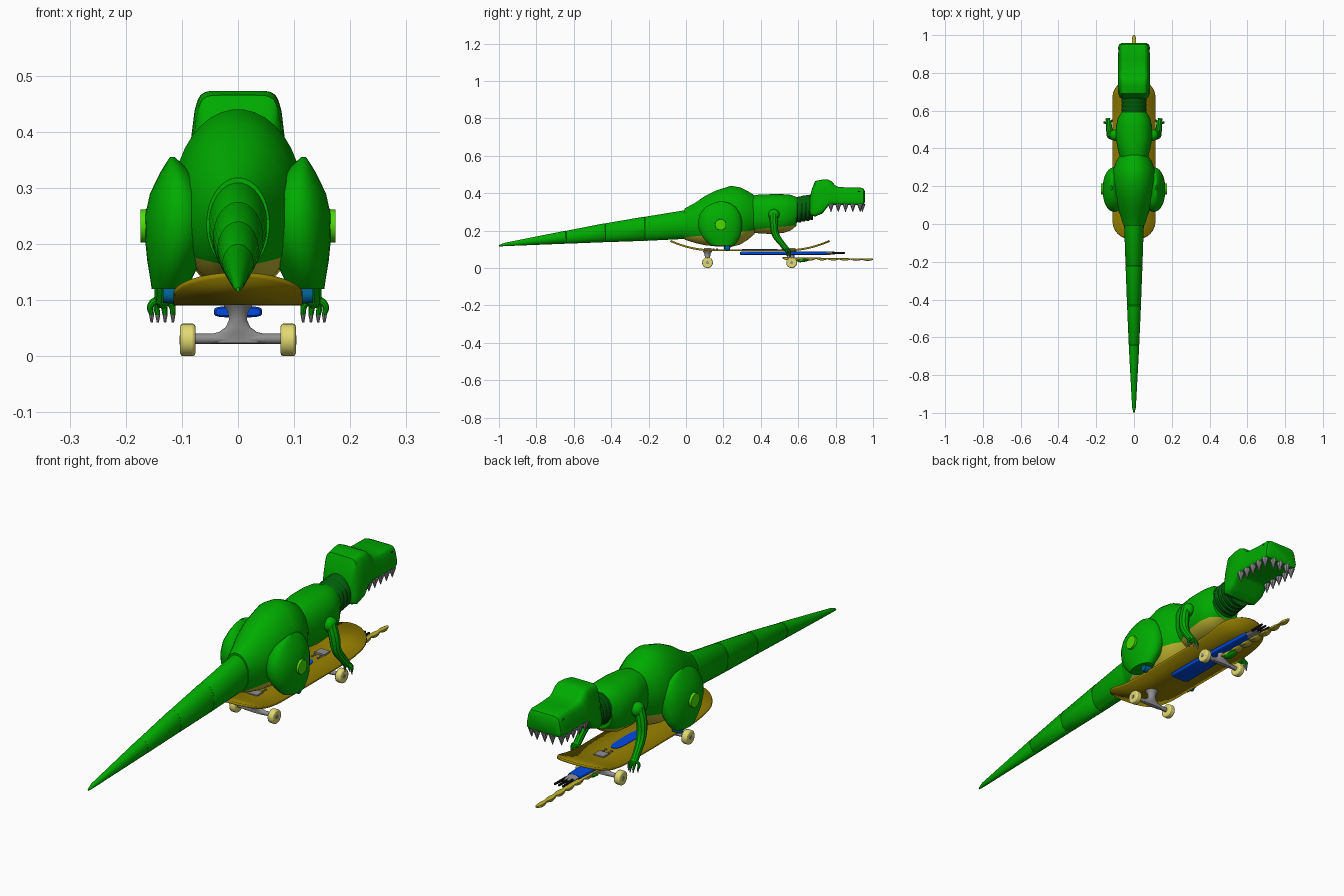
import bpy, bmesh, math
from mathutils import Vector, Matrix

old = bpy.data.objects.get("Cube")
if old:
    bpy.data.objects.remove(old, do_unlink=True)


def material(name, r, g, b):
    m = bpy.data.materials.new(name)
    m.use_nodes = True
    m.diffuse_color = (r, g, b, 1)
    m.node_tree.nodes["Principled BSDF"].inputs["Base Color"].default_value = (r, g, b, 1)
    return m


GREEN = material("skin green", 0, .41, 0)
DARK = material("neck dark green", 0, .12, .003)
LIME = material("button lime", .07, .74, 0)
BELLY = material("belly tan", .53, .46, .03)
DECK = material("deck ochre", .31, .22, 0)
CREAM = material("wheel cream", .76, .7, .17)
BLUE = material("bright blue", 0, .07, .8)
JOINT = material("joint blue", 0, .12, .29)
GREY = material("metal grey", .28, .28, .28)
BLACK = material("black", .01, .01, .01)
made = []


def finish(name, bm, mat):
    bmesh.ops.recalc_face_normals(bm, faces=bm.faces)
    me = bpy.data.meshes.new(name)
    bm.to_mesh(me)
    bm.free()
    me.materials.append(mat)
    ob = bpy.data.objects.new(name, me)
    bpy.context.collection.objects.link(ob)
    made.append(ob)
    return ob


def loft(name, stations, mat, axis="y", n=28, power=2.0, taper=0.0):
    """Stations are (t, a centre, a radius, b centre, b radius)."""
    bm = bmesh.new()
    rings = []
    for t, ac, ar, bc, br in stations:
        ring = []
        for i in range(n):
            u = 2 * math.pi * (i + .5) / n
            c, s = math.cos(u), math.sin(u)
            a = math.copysign(abs(c) ** (2 / power), c)
            b = math.copysign(abs(s) ** (2 / power), s)
            a *= 1 - taper * max(0, b)
            p = (ac + a * ar, t, bc + b * br) if axis == "y" else (ac + a * ar, bc + b * br, t)
            ring.append(bm.verts.new(p))
        rings.append(ring)
    for r0, r1 in zip(rings, rings[1:]):
        for i in range(n):
            j = (i + 1) % n
            bm.faces.new((r0[i], r0[j], r1[j], r1[i]))
    bm.faces.new(rings[0])
    bm.faces.new(rings[-1])
    return finish(name, bm, mat)


def body(stations):
    """Turn (y, bottom, top, half width) into loft stations."""
    return [(y, 0, w, (lo + hi) / 2, (hi - lo) / 2) for y, lo, hi, w in stations]


def rod(name, p, q, r0, r1, mat, n=20):
    p, q = Vector(p), Vector(q)
    bm = bmesh.new()
    rot = (q - p).to_track_quat("Z", "Y").to_matrix().to_4x4()
    bmesh.ops.create_cone(bm, cap_ends=True, segments=n, radius1=r0, radius2=r1,
                          depth=(q - p).length, matrix=Matrix.Translation((p + q) / 2) @ rot)
    return finish(name, bm, mat)


def ball(name, c, size, mat):
    bm = bmesh.new()
    bmesh.ops.create_uvsphere(bm, u_segments=20, v_segments=12, radius=1,
                              matrix=Matrix.Translation(c) @ Matrix.Diagonal((*size, 1)))
    return finish(name, bm, mat)


def box(name, c, size, mat):
    bm = bmesh.new()
    bmesh.ops.create_cube(bm, size=1, matrix=Matrix.Translation(c) @ Matrix.Diagonal((*size, 1)))
    return finish(name, bm, mat)


def tube(name, points, mat):
    """Smooth tapering tube through (x, y, z, radius) points."""
    cu = bpy.data.curves.new(name, "CURVE")
    cu.dimensions = "3D"
    cu.bevel_depth, cu.bevel_resolution, cu.use_fill_caps = 1, 3, True
    sp = cu.splines.new("BEZIER")
    sp.bezier_points.add(len(points) - 1)
    for bp, (x, y, z, r) in zip(sp.bezier_points, points):
        bp.co, bp.radius = (x, y, z), r
        bp.handle_left_type = bp.handle_right_type = "AUTO"
    tmp = bpy.data.objects.new(name + "_path", cu)
    bpy.context.collection.objects.link(tmp)
    dg = bpy.context.evaluated_depsgraph_get()
    me = bpy.data.meshes.new_from_object(tmp.evaluated_get(dg))
    bpy.data.objects.remove(tmp, do_unlink=True)
    bm = bmesh.new()
    bm.from_mesh(me)
    bpy.data.meshes.remove(me)
    return finish(name, bm, mat)


def paint_belly(ob, height, slope):
    """Cut a clean sloping line and make everything below it tan."""
    ob.data.materials.append(BELLY)
    bm = bmesh.new()
    bm.from_mesh(ob.data)
    bmesh.ops.bisect_plane(bm, geom=bm.verts[:] + bm.edges[:] + bm.faces[:],
                           plane_co=(0, 0, height), plane_no=(0, -slope, 1))
    for f in bm.faces:
        c = f.calc_center_median()
        f.material_index = int(c.z < height + slope * c.y)
    bm.to_mesh(ob.data)
    bm.free()


# Tail, with a shallow groove between segments
tail = [(-1, .115, .123, .003), (-.97, .117, .135, .01)]
for y, lo, hi, w in [(-.64, .13, .2, .028), (-.43, .138, .24, .037), (-.22, .145, .275, .045)]:
    tail += [(y - .003, lo, hi, w), (y, lo + .002, hi - .002, w - .002), (y + .003, lo, hi, w)]
tail.append((.01, .156, .312, .053))
loft("tail", body(tail), GREEN)

# Hips and chest
hips = loft("hips", body([
    (-.008, .152, .318, .056), (.05, .133, .35, .075), (.1, .122, .385, .093),
    (.16, .115, .415, .107), (.24, .112, .44, .116), (.29, .125, .432, .11),
    (.33, .15, .412, .095), (.365, .18, .39, .074)]), GREEN, n=36)
paint_belly(hips, .165, .1)
chest = loft("chest", body([
    (.35, .19, .385, .073), (.39, .185, .393, .085), (.45, .182, .395, .096),
    (.52, .187, .395, .095), (.56, .2, .392, .086), (.59, .225, .38, .068)]), GREEN, n=36, power=2.3)
paint_belly(chest, .17, .1)

# Ribbed neck
neck = []
for i in range(5):
    y, up = .575 + .022 * i, .004 * i
    neck += [(y, .243 + up, .377 + up, .064), (y + .005, .24 + up, .38 + up, .067),
             (y + .017, .24 + up, .38 + up, .067)]
loft("neck", body(neck), DARK)

# Head, nostrils and teeth
loft("head", body([
    (.662, .29, .37, .065), (.672, .28, .42, .077), (.69, .275, .465, .084), (.73, .292, .473, .086),
    (.76, .331, .473, .086), (.775, .336, .466, .086), (.787, .337, .454, .085), (.798, .338, .442, .085),
    (.815, .338, .434, .084), (.87, .337, .43, .084),
    (.935, .336, .43, .083), (.95, .34, .424, .08), (.957, .352, .41, .068)]),
    GREEN, n=56, power=8, taper=.2)
for side in (-1, 1):
    ball("nostril", (side * .071, .925, .408), (.005, .009, .004), BLACK)
teeth = [(s * .07, .775 + .039 * i) for s in (-1, 1) for i in range(5)]
teeth += [(x, .943) for x in (-.036, 0, .036)]
for x, y in teeth:
    rod("tooth", (x, y, .342), (x, y, .299), .016, .001, GREY, n=8)

for s in (-1, 1):
    # Thigh, button and ankle joint
    loft("thigh", [
        (.355, s * .117, .004, .19, .015), (.345, s * .115, .013, .188, .05),
        (.325, s * .11, .03, .185, .082), (.29, s * .106, .051, .182, .108),
        (.25, s * .105, .061, .182, .118), (.21, s * .107, .059, .183, .116),
        (.17, s * .114, .048, .188, .103), (.14, s * .119, .038, .192, .082),
        (.12, s * .12, .034, .195, .06)], GREEN, axis="z", n=32, power=2.1)
    rod("button", (s * .15, .185, .232), (s * .174, .185, .232), .031, .029, LIME, n=28)
    rod("ankle_joint", (s * .1, .22, .109), (s * .134, .22, .109), .017, .014, JOINT)
    # Arm with hand, fingers and claws
    ball("shoulder", (s * .103, .47, .285), (.026, .03, .03), GREEN)
    tube("arm", [(s * .108, .468, .292, .022), (s * .122, .47, .235, .022), (s * .126, .478, .182, .02),
                 (s * .132, .513, .13, .016), (s * .134, .538, .1, .015), (s * .134, .545, .09, .009)], GREEN)
    for x, y in ((.116, .548), (.13, .558), (.143, .556), (.154, .54)):
        tip = (s * x, y, .074)
        tube("finger", [(s * .134, .538, .105, .008), (s * (x + .002), y - .003, .09, .006),
                        (*tip, .0045)], GREEN)
        rod("claw", (s * x, y, .075), (s * x, y + .002, .06), .0046, .002, GREY, n=8)

# Skateboard deck with rounded, upturned ends
bm = bmesh.new()
rows, steps, r = [], 32, .115
for i in range(steps + 1):
    y = .342 - .425 * math.cos(math.pi * i / steps)
    over = max(0, abs(y - .342) - (.425 - r)) / r
    w = r * max(.12, (1 - min(over, 1) ** 2.5) ** .5)
    rise = max(0, abs(y - .342) - .2) / .225
    z = .095 + .05 * rise ** 2
    rows.append([bm.verts.new((k * w, y, z)) for k in (-1, 1)])
for a, b in zip(rows, rows[1:]):
    bm.faces.new((a[0], a[1], b[1], b[0]))
deck = finish("deck", bm, DECK)
thick = deck.modifiers.new("thickness", "SOLIDIFY")
thick.thickness, thick.offset = .01, 0

# Trucks and wheels
for y in (.115, .565):
    box("deck_plate", (0, y, .103), (.045, .04, .008), GREY)
    for sx in (-1, 1):
        for step in (.032, .05):
            toward = 1 if y < .342 else -1
            rod("bolt", (sx * .014, y + toward * step, .098), (sx * .014, y + toward * step, .104),
                .005, .005, GREY, n=8)
    loft("truck", [(.023, 0, .06, y, .009), (.038, 0, .055, y, .01), (.043, 0, .034, y, .012),
                   (.052, 0, .022, y, .013), (.065, 0, .016, y, .015), (.08, 0, .019, y, .018),
                   (.092, 0, .027, y, .027)], GREY, axis="z", n=20)
    rod("axle", (-.102, y, .031), (.102, y, .031), .009, .009, GREY)
    for s in (-1, 1):
        wheel = rod("wheel", (s * .076, y, .029), (s * .103, y, .029), .029, .029, CREAM, n=28)
        bev = wheel.modifiers.new("rounded", "BEVEL")
        bev.width, bev.segments = .005, 2
        rod("hub", (s * .1, y, .029), (s * .1045, y, .029), .008, .008, GREY)

# Blue launcher below the deck with grey nozzle and black prongs
loft("launcher", body([(.29, .072, .086, .039), (.298, .069, .089, .043), (.45, .069, .089, .042),
                       (.6, .07, .089, .034), (.75, .071, .089, .026)]), BLUE, n=24, power=4)
loft("nozzle", body([(.74, .07, .089, .025), (.775, .071, .088, .024), (.8, .074, .086, .02)]), GREY, n=16)
for x in (-.016, 0, .016):
    rod("prong", (x, .78, .081), (x * 1.2, .85, .081), .0065, .0045, BLACK, n=10)
loft("deck_inlay", [(.098, 0, .024, .395, .095), (.102, 0, .024, .395, .095)], BLUE, axis="z", power=3)

# Scalloped ribbon and its green grip
ribbon = []
for i in range(65):
    t = i / 64
    scallop = abs(math.sin(t * math.pi * 8))
    top = .059 - .009 * t
    ribbon.append((.515 + .485 * t, top - .007 - .01 * scallop * (1 - .5 * t), top,
                   .005 + .006 * (1 - t ** 3) + .006 * scallop))
loft("ribbon", body(ribbon), BELLY, n=12, power=5)
loft("ribbon_grip", body([(.59, .036, .05, .006), (.61, .03, .052, .018), (.64, .034, .052, .018),
                          (.665, .042, .05, .005)]), GREEN, n=12)

# Smooth shading with sharp edges kept
bpy.ops.object.select_all(action="DESELECT")
for ob in made:
    ob.select_set(True)
bpy.context.view_layer.objects.active = made[0]
bpy.ops.object.shade_smooth_by_angle(angle=math.radians(35))
